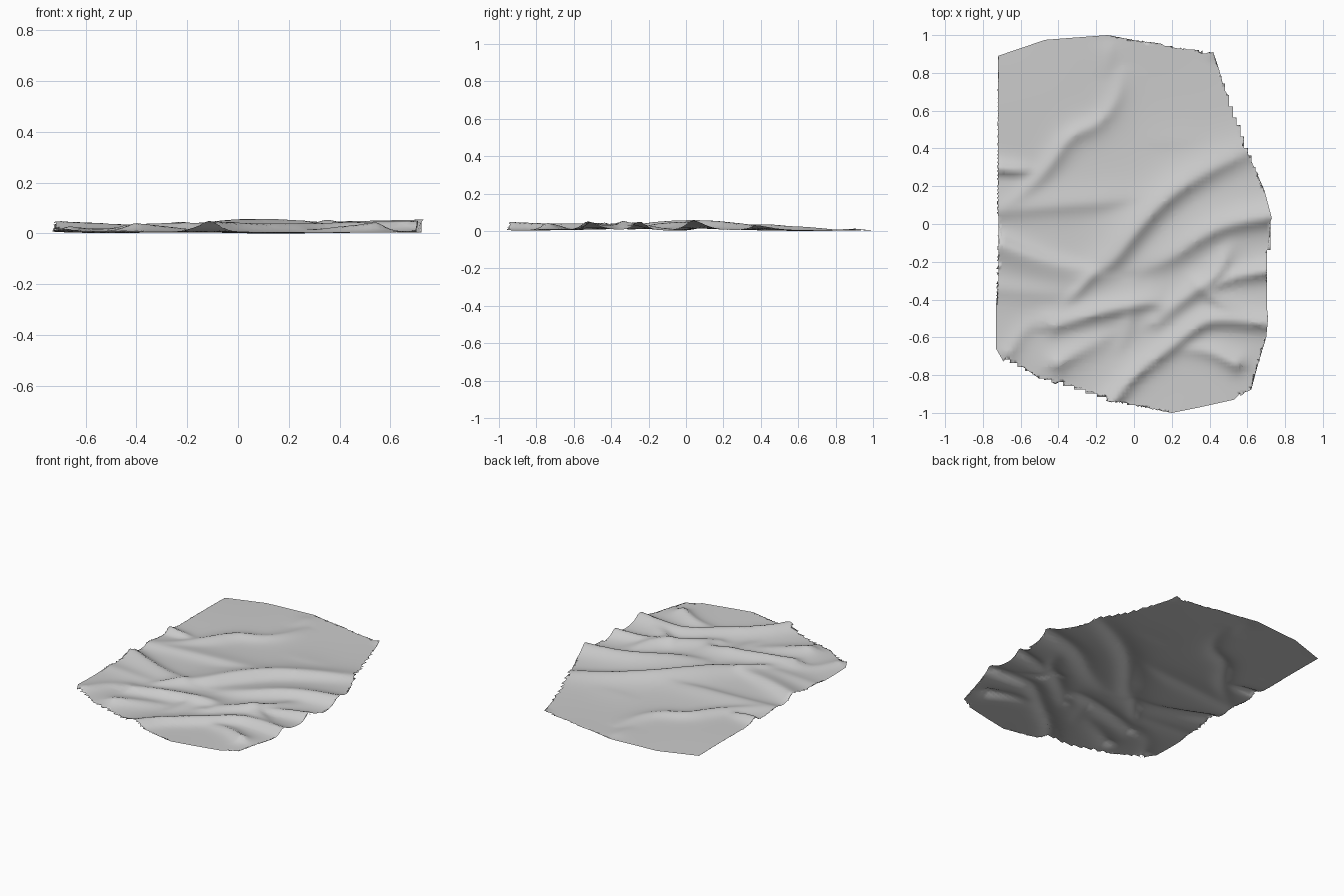
import bpy, bmesh, math
from mathutils import Vector

default_cube = bpy.data.objects.get("Cube")
if default_cube:
    bpy.data.objects.remove(default_cube, do_unlink=True)

SPACING = 0.02

# Torn outline of the sheet, in hundredths, clockwise from the back left corner
outline = [(-72, 89), (-47, 97.5), (-14, 100), (23, 93), (33, 92), (37, 90), (42, 91),
           (45, 82), (49, 67), (56, 41), (60, 38), (69, 18), (73, 3), (69, -5), (69, -16),
           (68, -27), (71, -50), (70, -60), (66, -73), (62, -88), (59, -78), (55, -71),
           (56, -79), (56, -90), (53, -93), (35, -97), (20, -100), (-8, -94), (-14, -94),
           (-16, -87), (-18, -77), (-22, -72), (-34, -72), (-50, -82), (-61, -74),
           (-66, -66), (-69, -73), (-73, -66), (-73, -43), (-71, -21), (-69, -15),
           (-72, 5), (-68, 25), (-69, 32)]

folds = []


def round_corners(points):
    """Cut the corners of a path so the crease bends softly."""
    result = [points[0]]
    for a, b in zip(points, points[1:]):
        result += [a.lerp(b, 0.25), a.lerp(b, 0.75)]
    return result + [points[-1]]


def fold(left_width, right_width, *points):
    """Register a crease; each point holds x, y and crest height in hundredths."""
    path = [Vector(p) / 100 for p in points]
    for _ in range(2):
        path = round_corners(path)
    low = [min(p[i] for p in path) for i in range(2)]
    high = [max(p[i] for p in path) for i in range(2)]
    folds.append((left_width, right_width, path, low, high))


def fold_height(x, y, crease):
    """Height that one crease adds at a place, gentle on one side and steep on the other."""
    left_width, right_width, path, low, high = crease
    reach = 5 * max(left_width, right_width)
    if not (low[0] - reach < x < high[0] + reach and low[1] - reach < y < high[1] + reach):
        return 0.0
    nearest, crest, side = reach, 0.0, 1.0
    for a, b in zip(path, path[1:]):
        dx, dy = b.x - a.x, b.y - a.y
        t = ((x - a.x) * dx + (y - a.y) * dy) / max(dx * dx + dy * dy, 1e-9)
        t = min(1.0, max(0.0, t))
        px, py = x - a.x - t * dx, y - a.y - t * dy
        distance = math.hypot(px, py)
        if distance < nearest:
            nearest, crest = distance, a.z + t * (b.z - a.z)
            side = dx * py - dy * px
    width = left_width if side > 0 else right_width
    return crest * math.exp(1 - math.sqrt(1 + (1.6 * nearest / width) ** 2))


# Long creases across the middle
fold(.10, .05, (-72, 7, 2), (-40, 10, 2.2), (-10, 12, 2), (15, 17, 0))
fold(.10, .05, (-25, -28, 2), (-12, -21, 4), (0, -5, 5), (15, 12, 5), (35, 26, 4), (60, 38, 2.5))
fold(.10, .045, (-22, -25, 2), (-40, -22, 3), (-55, -17, 4), (-70, -11, 4.8))
fold(.09, .05, (4, -24, 1), (20, -18, 3), (35, -7, 4), (50, 0, 4.5), (74, 4, 5.5))

# Creases of the back half
fold(.05, .05, (-70, 8, 1), (-55, 19, 2), (-44, 32, 3), (-34, 47, 3), (-18, 53, 2.4),
     (-9, 66, 2), (-5, 85, 0))
fold(.04, .025, (-71, 29, 4), (-60, 28, 3), (-50, 28, 0))
fold(.06, .04, (-15, 75, 0), (-13, 90, 1), (-13, 98, 0))
fold(.10, .06, (0, 45, 0), (25, 43, 0.7), (45, 47, 0))
fold(.03, .03, (43, 92, 1.4), (40, 86, 0))

# Creases of the front half
fold(.07, .04, (-42, -54, 3), (-22, -48, 4), (0, -43, 4), (14, -41, 2.5), (18, -51, 1))
fold(.07, .04, (-11, -94, 4.5), (0, -80, 4), (20, -65, 4), (32, -55, 4), (42, -50, 4.2), (72, -53, 4.5))
fold(.06, .05, (12, -52, 2), (28, -38, 4), (44, -28, 4), (51, -12, 1))
fold(.05, .04, (42, -34, 2), (52, -28, 3), (70, -25, 4.8))
fold(.04, .04, (-36, -42, 1), (-29, -34, 3.5), (-22, -27, 3))
fold(.05, .04, (34, -33, 3), (46, -42, 3), (58, -48, 1))
fold(.06, .05, (-40, -74, 3.5), (-30, -68, 2.5), (-10, -58, 0.5))
fold(.04, .05, (54, -74, 4), (40, -67, 2.5), (24, -66, 1))
fold(.08, .06, (-72, -34, 1.5), (-50, -36, 1.5), (-30, -38, 1))
fold(.05, .04, (-66, -68, 2), (-58, -55, 1), (-45, -50, 1))
fold(.05, .05, (-2, -45, 2), (-4, -60, 1), (-12, -72, 0))


def sheet_height(x, y):
    total = sum(fold_height(x, y, crease) ** 2 for crease in folds)
    swell = 0.004 * math.sin(4 * x + 1) * math.cos(5 * y)
    return math.sqrt(total) + swell


# Fill the outline and slice it into a fine net
bm = bmesh.new()
bm.faces.new([bm.verts.new((x / 100, y / 100, 0)) for x, y in reversed(outline)])
bmesh.ops.triangulate(bm, faces=bm.faces[:], ngon_method='EAR_CLIP')
for axis, extent in ((Vector((1, 0, 0)), 0.74), (Vector((0, 1, 0)), 1.0)):
    count = int(extent / SPACING)
    for step in range(-count, count + 1):
        bmesh.ops.bisect_plane(bm, geom=bm.verts[:] + bm.edges[:] + bm.faces[:],
                               plane_co=axis * (step * SPACING + 0.003), plane_no=axis)
# Drop the long inner edges left by the fill, so the net is mostly square
inner = [e for e in bm.edges if len(e.link_faces) == 2
         and min(abs(e.verts[0].co.x - e.verts[1].co.x),
                 abs(e.verts[0].co.y - e.verts[1].co.y)) > 1e-5]
bmesh.ops.dissolve_edges(bm, edges=inner, use_verts=False)

# Raise the folds and rest the sheet on the ground
for v in bm.verts:
    v.co.z = sheet_height(v.co.x, v.co.y)
lowest = min(v.co.z for v in bm.verts)
for v in bm.verts:
    v.co.z -= lowest
bmesh.ops.recalc_face_normals(bm, faces=bm.faces[:])
if sum(f.normal.z for f in bm.faces) < 0:
    bmesh.ops.reverse_faces(bm, faces=bm.faces[:])
bmesh.ops.triangulate(bm, faces=[f for f in bm.faces if len(f.verts) > 4])
for f in bm.faces:
    f.smooth = True

mesh = bpy.data.meshes.new("crumpled_sheet")
bm.to_mesh(mesh)
bm.free()
sheet = bpy.data.objects.new("crumpled_sheet", mesh)
bpy.context.collection.objects.link(sheet)

# Plain grey cloth
grey = (0.6, 0.6, 0.6, 1)
cloth = bpy.data.materials.new("grey_cloth")
cloth.use_nodes = True
cloth.diffuse_color = grey
cloth.node_tree.nodes["Principled BSDF"].inputs["Base Color"].default_value = grey
mesh.materials.append(cloth)
